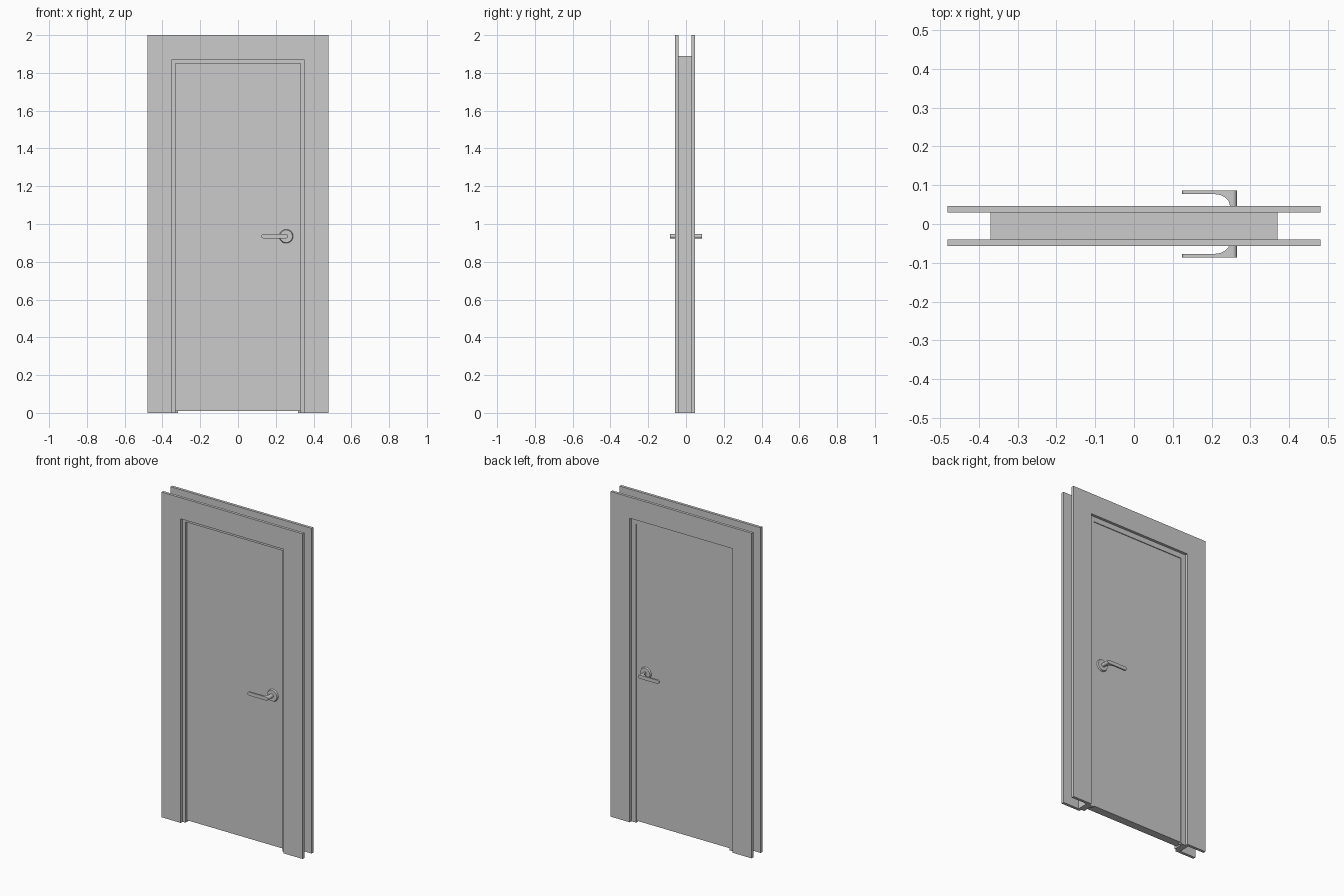
import bpy, bmesh, math
from mathutils import Vector

if "Cube" in bpy.data.objects:
    bpy.data.objects.remove(bpy.data.objects["Cube"])


def prism(name, pts, direction):
    """Extrude a closed 3D outline along a vector."""
    bm = bmesh.new()
    face = bm.faces.new([bm.verts.new(p) for p in pts])
    ext = bmesh.ops.extrude_face_region(bm, geom=[face], use_keep_orig=True)
    verts = [g for g in ext["geom"] if isinstance(g, bmesh.types.BMVert)]
    bmesh.ops.translate(bm, verts=verts, vec=Vector(direction))
    bmesh.ops.recalc_face_normals(bm, faces=bm.faces)
    mesh = bpy.data.meshes.new(name)
    bm.to_mesh(mesh)
    bm.free()
    ob = bpy.data.objects.new(name, mesh)
    bpy.context.collection.objects.link(ob)
    return ob


def surround(name, xo, zo, xi, zi, y0, y1):
    """Upside-down U frame between an outer and an inner outline."""
    pts = [(-xo, 0), (-xo, zo), (xo, zo), (xo, 0),
           (xi, 0), (xi, zi), (-xi, zi), (-xi, 0)]
    return prism(name, [(x, y0, z) for x, z in pts], (0, y1 - y0, 0))


def smooth(ob):
    bpy.ops.object.select_all(action='DESELECT')
    ob.select_set(True)
    bpy.context.view_layer.objects.active = ob
    bpy.ops.object.shade_smooth_by_angle(angle=math.radians(35))


def mirror_back(ob):
    mod = ob.modifiers.new("back_copy", 'MIRROR')
    mod.use_axis = (False, True, False)
    mod.use_mirror_merge = False


# Casings on both sides of the wall, the jamb lining and its stop
surround("front_casing", 0.48, 2.0, 0.35, 1.87, -0.057, -0.04)
surround("back_casing", 0.48, 2.0, 0.35, 1.87, 0.03, 0.047)
surround("jamb", 0.37, 1.89, 0.33, 1.85, -0.04, 0.03)
surround("door_stop", 0.33, 1.85, 0.318, 1.838, 0.01, 0.03)

# Door leaf
leaf = [(-0.33, 0.01), (0.33, 0.01), (0.33, 1.85), (-0.33, 1.85)]
prism("door_leaf", [(x, -0.025, z) for x, z in leaf], (0, 0.05, 0))

# Lever: bent plan profile with a filleted inner corner
HX, HZ, R = 0.255, 0.935, 0.011
profile = [(0.124, -0.077), (0.205, -0.077)]
for i in range(1, 9):
    a = math.pi / 2 * i / 8
    profile.append((0.207 + 0.04 * math.sin(a), -0.047 - 0.03 * math.cos(a)))
profile += [(0.247, -0.02), (0.265, -0.02), (0.265, -0.086), (0.124, -0.086)]
lever = prism("lever_handles", [(x, y, HZ - 0.02) for x, y in profile], (0, 0, 0.04))

# Rounded-end outline that trims the lever in front view
trim_pts = []
for cx, start in ((0.265 - R, -90), (0.124 + R, 90)):
    for i in range(13):
        a = math.radians(start + 15 * i)
        trim_pts.append((cx + R * math.cos(a), -0.12, HZ + R * math.sin(a)))
trim = prism("lever_trim", trim_pts, (0, 0.12, 0))
trim.hide_render = True
mod = lever.modifiers.new("trim", 'BOOLEAN')
mod.operation = 'INTERSECT'
mod.solver = 'EXACT'
mod.object = trim
bpy.context.view_layer.objects.active = lever
bpy.ops.object.modifier_apply(modifier="trim")
bpy.data.objects.remove(trim)
smooth(lever)
mirror_back(lever)

# Round rosettes, slightly tapered towards the lever
bpy.ops.mesh.primitive_cone_add(vertices=32, radius1=0.038, radius2=0.033, depth=0.012,
                                location=(0, 0, 0))
rose = bpy.context.object
rose.name = "rosettes"
for v in rose.data.vertices:
    x, y, z = v.co
    v.co = (HX + x, -0.028 - z, HZ + y)
smooth(rose)
mirror_back(rose)
